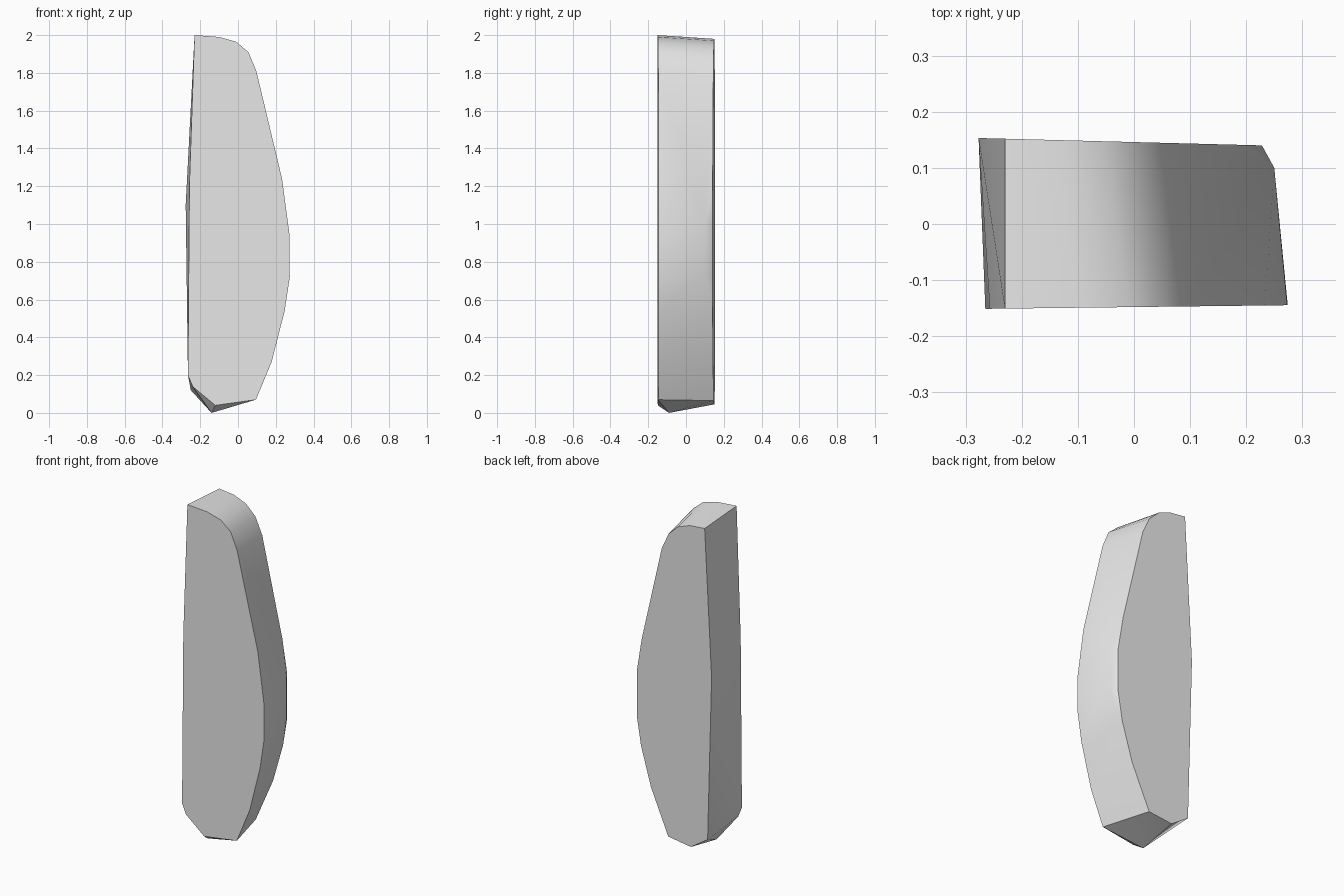
import bpy, bmesh, math

cube = bpy.data.objects.get("Cube")
if cube:
    bpy.data.objects.remove(cube, do_unlink=True)

# Single plain grey
grey = bpy.data.materials.new("light grey")
grey.use_nodes = True
color = (0.8, 0.8, 0.8, 1)
grey.diffuse_color = color
grey.node_tree.nodes["Principled BSDF"].inputs["Base Color"].default_value = color

# Outlines of the two broad faces (x, z), clockwise from the top left corner
front_outline = [(-.23, 2), (-.1, 1.99), (-.01, 1.965), (.055, 1.91), (.097, 1.81),
                 (.233, 1.24), (.273, .94), (.274, .72), (.247, .54), (.178, .27),
                 (.095, .07), (-.12, .04), (-.24, .14), (-.265, .2), (-.257, 1.21)]
back_outline = [(-.23, 1.98), (-.13, 1.97), (-.05, 1.94), (.014, 1.88), (.06, 1.78),
                (.195, 1.2), (.228, 1.0), (.228, .73), (.2, .56), (.133, .33),
                (.016, .065), (-.137, .045), (-.25, .12), (-.277, 1.1)]


def front_y(x):
    return -.148 + .012 * x


def back_y(x):
    return .146 - .026 * x


points = [(x, front_y(x), z) for x, z in front_outline]
points += [(x, back_y(x), z) for x, z in back_outline]
# Slight bulge on the curved edge, and the tip under the slab
points += [(.25, .1, 1.0), (.25, .1, .74), (-.14, -.09, 0)]

# Wrap the points in a convex slab
bm = bmesh.new()
for p in points:
    bm.verts.new(p)
hull = bmesh.ops.convex_hull(bm, input=bm.verts)
loose = {g for g in hull["geom_interior"] + hull["geom_unused"]
         if isinstance(g, bmesh.types.BMVert)}
bmesh.ops.delete(bm, geom=list(loose), context="VERTS")
bmesh.ops.dissolve_limit(bm, angle_limit=math.radians(1),
                         verts=bm.verts, edges=bm.edges)
bmesh.ops.recalc_face_normals(bm, faces=bm.faces)

mesh = bpy.data.meshes.new("slab")
bm.to_mesh(mesh)
bm.free()
mesh.materials.append(grey)
slab = bpy.data.objects.new("slab", mesh)
bpy.context.collection.objects.link(slab)

# Smooth curved edge, crisp corners
bpy.ops.object.select_all(action="DESELECT")
slab.select_set(True)
bpy.context.view_layer.objects.active = slab
bpy.ops.object.shade_smooth_by_angle(angle=math.radians(30))
